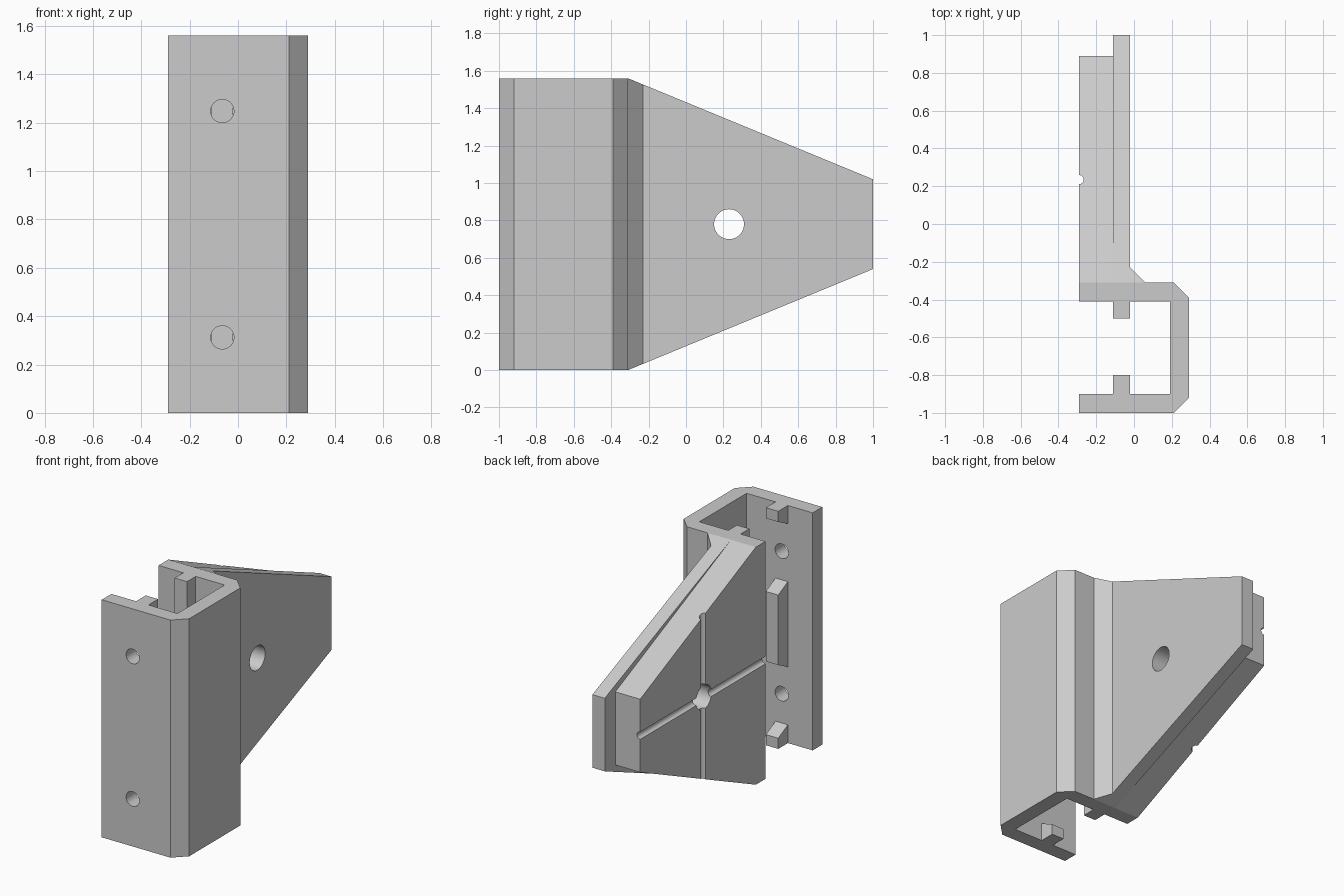
import bpy, bmesh
from math import pi
from mathutils import Vector, Matrix

cube = bpy.data.objects.get("Cube")
if cube:
    bpy.data.objects.remove(cube, do_unlink=True)

H = 1.56          # total height
MID = H / 2

grey = bpy.data.materials.new("plain_grey")
grey.use_nodes = True
GREY = (0.6, 0.6, 0.6, 1)
grey.diffuse_color = GREY
grey.node_tree.nodes["Principled BSDF"].inputs["Base Color"].default_value = GREY


def finish(name, bm):
    bmesh.ops.recalc_face_normals(bm, faces=bm.faces)
    me = bpy.data.meshes.new(name)
    bm.to_mesh(me)
    bm.free()
    me.materials.append(grey)
    ob = bpy.data.objects.new(name, me)
    bpy.context.collection.objects.link(ob)
    return ob


def prism(name, points, offset):
    """Extrude a closed outline along an offset."""
    bm = bmesh.new()
    face = bm.faces.new([bm.verts.new(p) for p in points])
    ext = bmesh.ops.extrude_face_region(bm, geom=[face])
    verts = [v for v in ext["geom"] if isinstance(v, bmesh.types.BMVert)]
    bmesh.ops.translate(bm, verts=verts, vec=offset)
    return finish(name, bm)


def side_prism(name, yz, x0, x1):
    return prism(name, [(x0, y, z) for y, z in yz], (x1 - x0, 0, 0))


def rod(name, start, end, radius):
    a, b = Vector(start), Vector(end)
    turn = (b - a).to_track_quat("Z", "Y").to_matrix().to_4x4()
    bm = bmesh.new()
    bmesh.ops.create_cone(bm, cap_ends=True, segments=40, radius1=radius, radius2=radius,
                          depth=(b - a).length, matrix=Matrix.Translation((a + b) / 2) @ turn)
    return finish(name, bm)


# Bracket outline: C channel with inner rear rib, thick pad and longer plate
outline = [(-.29, -1), (.21, -1), (.29, -.92), (.29, -.39), (.21, -.31), (.06, -.31),
           (-.02, -.23), (-.02, 1), (-.11, 1), (-.11, .89), (-.29, .89), (-.29, -.41),
           (-.11, -.41), (-.11, -.5), (-.02, -.5), (-.02, -.41), (.19, -.41),
           (.19, -.9), (-.29, -.9)]
bracket = prism("channel_bracket", [(x, y, 0) for x, y in outline], (0, 0, H))

# Cutters: tapers above and below, holes and grooves
cutters = []
for label, x0, x1, y_end in (("plate", -.5, .5, 1), ("pad", -.5, -.11, .89)):
    slope = (H - 1.02) / (y_end + .31)
    wedge = [(-.31, H), (1.1, H - slope * 1.41), (1.1, H + .2), (-.31, H + .2)]
    cutters.append(side_prism(label + "_top_taper_cutter", wedge, x0, x1))
    low = [(y, H - z) for y, z in wedge]
    cutters.append(side_prism(label + "_bottom_taper_cutter", low, x0, x1))
cutters.append(rod("pivot_hole_cutter", (-.5, .23, MID), (.2, .23, MID), .08))
cutters.append(rod("upright_groove_cutter", (-.29, .235, -.1), (-.29, .235, H + .1), .024))
cutters.append(rod("level_groove_cutter", (-.29, -.46, MID), (-.29, 1.1, MID), .024))
for side in (-1, 1):
    z = MID + side * .468
    cutters.append(rod("screw_hole_cutter", (-.065, -1.1, z), (-.065, -.7, z), .048))

for cutter in cutters:
    cutter.hide_render = True
    mod = bracket.modifiers.new(cutter.name, "BOOLEAN")
    mod.operation = "DIFFERENCE"
    mod.solver = "EXACT"
    mod.object = cutter

# Bake the cuts and remove the cutters
graph = bpy.context.evaluated_depsgraph_get()
baked = bpy.data.meshes.new_from_object(bracket.evaluated_get(graph))
bracket.modifiers.clear()
bracket.data = baked
for cutter in cutters:
    bpy.data.objects.remove(cutter, do_unlink=True)

# Front wall rib in three pieces with slanted ends
ROOT, TIP = -.9, -.8
end_rib = [(ROOT, 0), (TIP, 0), (TIP, .07), (ROOT, .12)]
middle_rib = [(ROOT, .5), (TIP, .55), (TIP, H - .55), (ROOT, H - .5)]
ribs = [side_prism("front_rib_bottom", end_rib, -.11, -.02),
        side_prism("front_rib_middle", middle_rib, -.11, -.02),
        side_prism("front_rib_top", [(y, H - z) for y, z in end_rib], -.11, -.02)]

# Smooth only the round holes and grooves
bpy.ops.object.select_all(action="DESELECT")
for ob in [bracket] + ribs:
    ob.select_set(True)
bpy.context.view_layer.objects.active = bracket
bpy.ops.object.shade_smooth_by_angle(angle=pi / 9)
